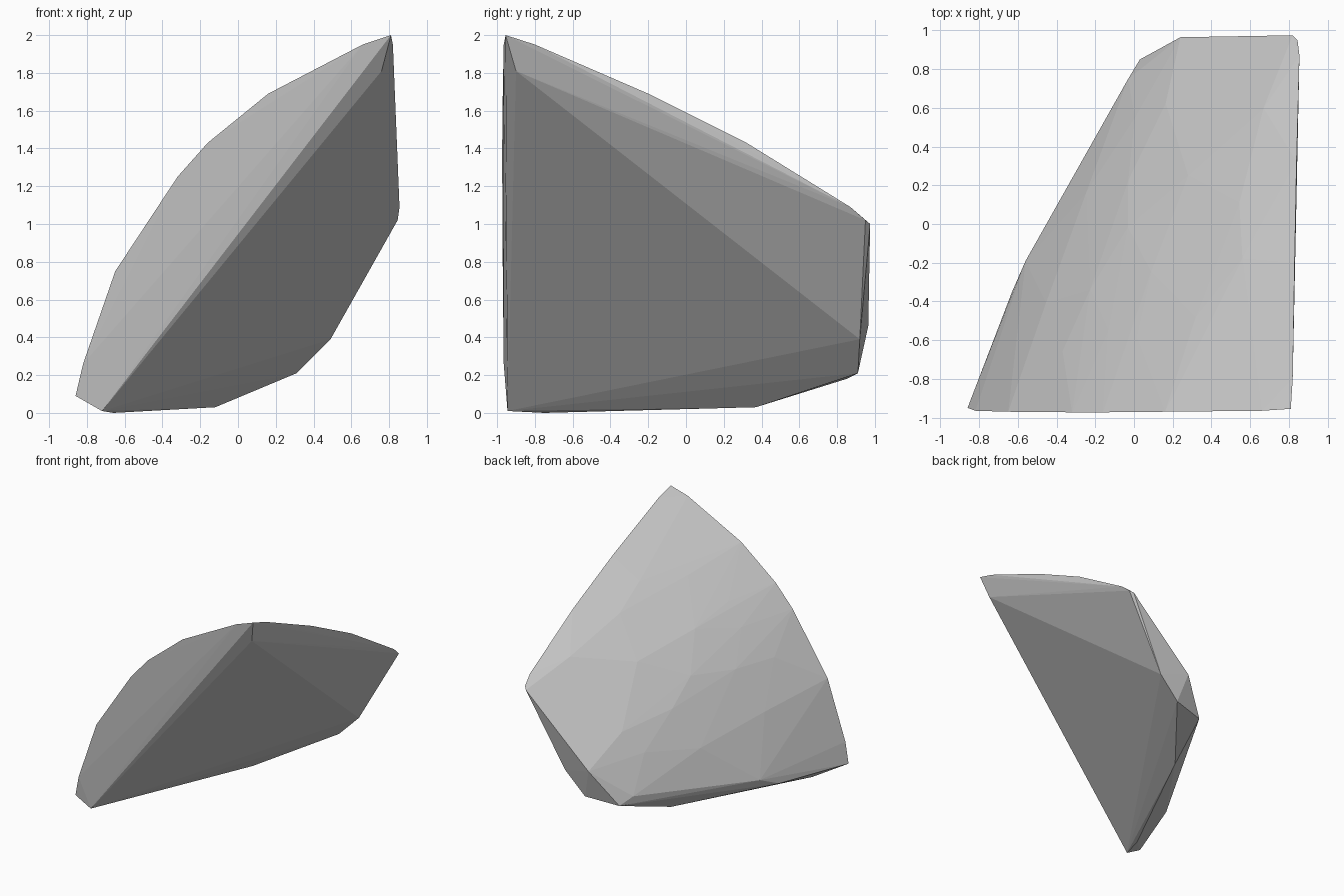
import bpy, bmesh
from mathutils import Vector

if "Cube" in bpy.data.objects:
    bpy.data.objects.remove(bpy.data.objects["Cube"])

# Broken stone shard: flat break underneath, two steep sides, low domed outer face
rim = [
    # peak and front edge of the dome
    (.81, -.955, 2.0), (.66, -.965, 1.95), (.16, -.97, 1.69), (-.16, -.973, 1.43),
    (-.32, -.973, 1.25), (-.65, -.97, .75), (-.82, -.965, .26), (-.86, -.95, .09),
    # right edge of the dome
    (.82, -.8, 1.95), (.83, -.2, 1.69), (.84, .32, 1.43), (.855, .87, 1.09),
    (.845, .95, 1.02), (.82, .975, 1.0),
    # back and lower left edge
    (.24, .965, .46), (.03, .85, .18), (-.03, .75, .24), (-.56, -.19, .16),
    (-.63, -.35, .09), (-.12, .37, .03), (.31, .91, .21),
    # corners of the flat break
    (-.72, -.945, .01), (-.66, -.75, 0), (.76, -.90, 1.81), (.49, .92, .39),
]

# Dome facet corners, as (across, down) positions in the plane of the dome
dome = [
    (.06, -1.02), (-.02, -.20), (.475, -.625), (-.64, -.175), (.03, -.57),
    (-.93, -.49), (-.82, -.82), (-.85, -1.04), (-.49, -1.0), (-.59, -.57),
    (.40, -.40), (-.72, -1.38), (-.07, -1.41), (.47, -1.33), (-.37, -1.54),
    (-.24, -.71), (-.59, .145),
]
out = Vector((-.707, .339, .619))
across = Vector((.255, .941, -.223))
down = Vector((-.658, 0, -.752))


def dome_point(p, q):
    """Point on a gentle, tilted dome."""
    height = .595 - .12 * p - .055 * p * p - .21 * (q + .77) ** 2
    return out * height + across * p + down * q


bm = bmesh.new()
for co in rim + [dome_point(p, q) for p, q in dome]:
    bm.verts.new(co)
hull = bmesh.ops.convex_hull(bm, input=bm.verts[:])
loose = {g for g in hull["geom_interior"] + hull["geom_unused"]
         if isinstance(g, bmesh.types.BMVert)}
bmesh.ops.delete(bm, geom=list(loose), context='VERTS')
bmesh.ops.recalc_face_normals(bm, faces=bm.faces[:])

mesh = bpy.data.meshes.new("rock_shard")
bm.to_mesh(mesh)
bm.free()
rock = bpy.data.objects.new("rock_shard", mesh)
bpy.context.collection.objects.link(rock)

stone = bpy.data.materials.new("stone_grey")
stone.diffuse_color = (.55, .55, .55, 1)
stone.use_nodes = True
stone.node_tree.nodes["Principled BSDF"].inputs["Base Color"].default_value = stone.diffuse_color
mesh.materials.append(stone)
